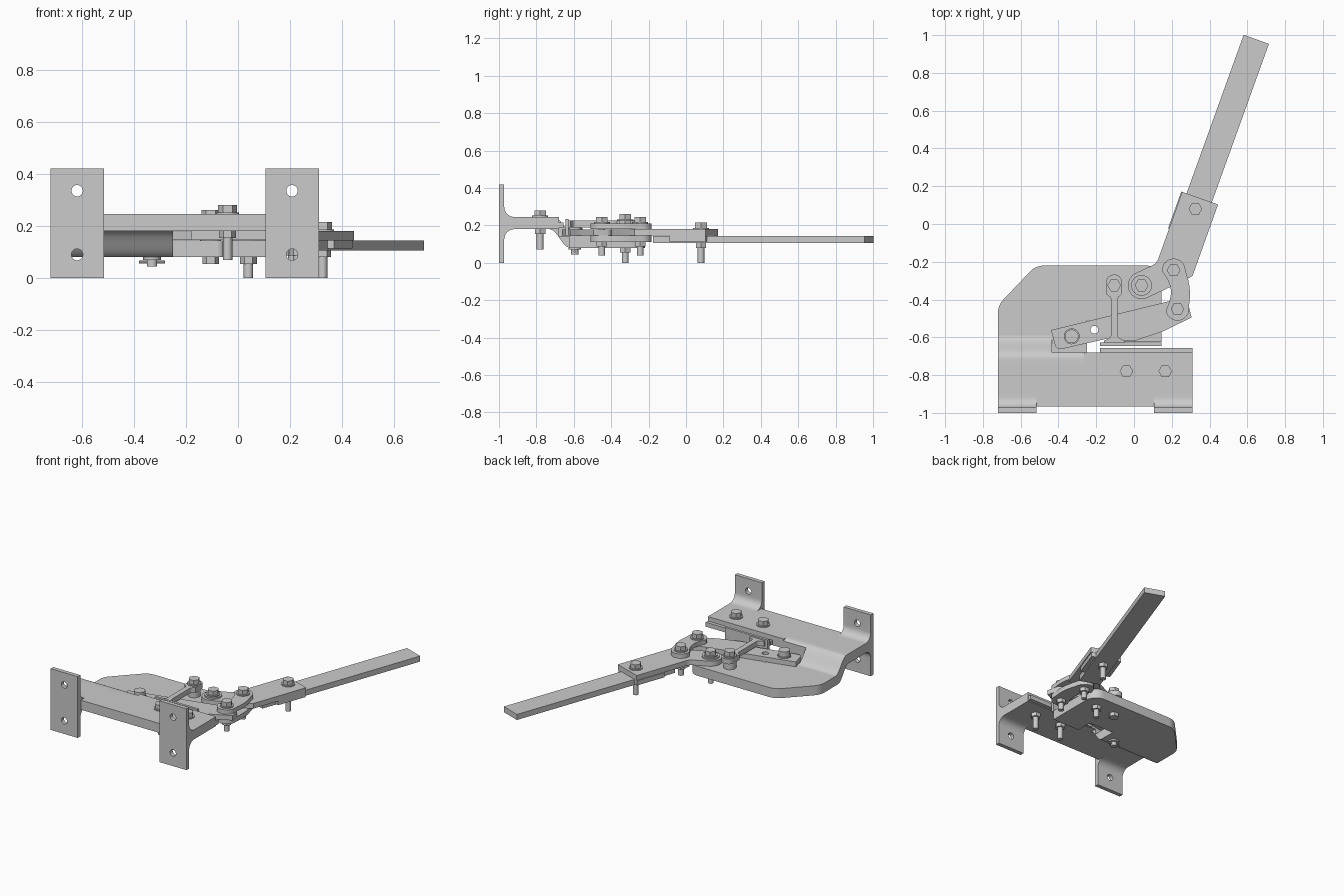
import bpy, bmesh, math
from mathutils import Vector

if "Cube" in bpy.data.objects:
    bpy.data.objects.remove(bpy.data.objects["Cube"])


def rounded(pts, n=8):
    """Outline of (a, b[, radius]) corners with filleted corners."""
    out = []
    for i, p in enumerate(pts):
        c = Vector(p[:2])
        if len(p) < 3:
            out.append(c)
            continue
        d0 = (Vector(pts[i - 1][:2]) - c).normalized()
        d1 = (Vector(pts[(i + 1) % len(pts)][:2]) - c).normalized()
        half = d0.angle(d1) / 2
        t = p[2] / math.tan(half)
        mid = c + (d0 + d1).normalized() * p[2] / math.sin(half)
        a, b = c + d0 * t - mid, c + d1 * t - mid
        a0 = math.atan2(a.y, a.x)
        da = (math.atan2(b.y, b.x) - a0 + math.pi) % (2 * math.pi) - math.pi
        for k in range(n + 1):
            g = a0 + da * k / n
            out.append(mid + Vector((math.cos(g), math.sin(g))) * p[2])
    return out


def prism(name, pts, lo, hi, axis='Z'):
    bm = bmesh.new()
    place = {'Z': lambda p: (p[0], p[1], lo), 'X': lambda p: (lo, p[0], p[1])}[axis]
    face = bm.faces.new([bm.verts.new(place(p)) for p in rounded(pts)])
    ext = bmesh.ops.extrude_face_region(bm, geom=[face])
    vec = Vector((0, 0, hi - lo)) if axis == 'Z' else Vector((hi - lo, 0, 0))
    bmesh.ops.translate(bm, vec=vec, verts=[g for g in ext['geom'] if isinstance(g, bmesh.types.BMVert)])
    bmesh.ops.recalc_face_normals(bm, faces=bm.faces)
    me = bpy.data.meshes.new(name)
    bm.to_mesh(me)
    bm.free()
    ob = bpy.data.objects.new(name, me)
    bpy.context.collection.objects.link(ob)
    return ob


def ngon(x, y, r, n=24):
    return [(x + r * math.cos(2 * math.pi * k / n), y + r * math.sin(2 * math.pi * k / n)) for k in range(n)]


def rect(x0, x1, y0, y1):
    return [(x0, y0), (x1, y0), (x1, y1), (x0, y1)]


def cut(ob, cutter):
    m = ob.modifiers.new('cut', 'BOOLEAN')
    m.object, m.operation, m.solver = cutter, 'DIFFERENCE', 'EXACT'
    bpy.context.view_layer.objects.active = ob
    bpy.ops.object.modifier_apply(modifier=m.name)
    bpy.data.objects.remove(cutter)


def drill_y(ob, x, z, r):
    c = prism('cutter', ngon(0, 0, r), -0.1, 0.1)
    c.location, c.rotation_euler = (x, -1, z), (math.pi / 2, 0, 0)
    cut(ob, c)


def bolt(name, x, y, top, under, end):
    """Hex bolt: head above `top`, nut below `under`, shank down to `end`."""
    prism(name + '_washer', ngon(x, y, 0.043), top, top + 0.007)
    prism(name + '_head', ngon(x, y, 0.036, 6), top + 0.007, top + 0.036)
    prism(name + '_shank', ngon(x, y, 0.018, 16), end, top + 0.01)
    prism(name + '_nut', ngon(x, y, 0.032, 6), under - 0.026, under)


# Upper table, notched where the mounting legs join
prism('upper_plate', [(-0.72, -0.9), (-0.515, -0.9), (-0.515, -0.965), (0.105, -0.965), (0.105, -0.9),
                      (0.31, -0.9), (0.31, -0.68), (-0.265, -0.68), (-0.265, -0.74), (-0.72, -0.74)],
      0.18, 0.245)

# S-shaped bend joining the two plate levels, relieved for the blade arm
N = 12
step = [(k / N, (1 - math.cos(math.pi * k / N)) / 2) for k in range(N + 1)]
bend_pts = [(-0.74, 0.245)] + [(-0.71 + 0.12 * t, 0.245 - 0.1 * s) for t, s in step] + \
           [(-0.59, 0.08)] + [(-0.62 - 0.11 * t, 0.08 + 0.1 * s) for t, s in step] + [(-0.74, 0.18)]
bend = prism('plate_bend', bend_pts, -0.72, -0.25, 'X')
cut(bend, prism('cutter', rect(-0.435, 0, -0.68, -0.4), 0.144, 0.4))

# Lower table with clipped corner and blade slot
prism('lower_plate', [(-0.72, -0.59), (-0.25, -0.59), (-0.25, -0.51), (-0.06, -0.51, 0.03), (-0.06, -0.625),
                      (0.145, -0.625), (0.145, -0.22, 0.08), (-0.52, -0.22, 0.1), (-0.72, -0.43, 0.1)],
      0.08, 0.145)

# Mounting legs with two holes each
leg_profile = [(-1, 0), (-0.972, 0), (-0.972, 0.18, 0.055), (-0.9, 0.18), (-0.9, 0.245),
               (-0.972, 0.245, 0.055), (-0.972, 0.42), (-1, 0.42)]
for side, x0 in (('left', -0.72), ('right', 0.105)):
    leg = prism(side + '_mounting_leg', leg_profile, x0, x0 + 0.205, 'X')
    for z in (0.09, 0.335):
        drill_y(leg, x0 + 0.1025, z, 0.022)

# Fixed blade strip and guard plate with its arm
prism('fixed_blade', rect(-0.18, 0.31, -0.679, -0.656), 0.185, 0.215)
prism('guard_plate', rect(-0.18, 0.145, -0.645, -0.628), 0.146, 0.235)
prism('guard_arm', [(-0.16, -0.632), (-0.05, -0.632), (-0.05, -0.618), (-0.087, -0.6, 0.02), (-0.087, -0.39, 0.02),
                    (-0.063, -0.37), (-0.063, -0.268, 0.04), (-0.147, -0.268, 0.04), (-0.147, -0.37),
                    (-0.122, -0.39, 0.02), (-0.122, -0.6, 0.02), (-0.16, -0.618)], 0.19, 0.225)
prism('guard_post', ngon(-0.105, -0.325, 0.04), 0.145, 0.19)

# Moving blade arm with a small hole
arm = prism('blade_arm', [(-0.44, -0.562), (-0.41, -0.668, 0.03), (-0.09, -0.595), (-0.07, -0.618, 0.01),
                          (0.0, -0.62, 0.05), (0.15, -0.57, 0.1), (0.305, -0.495), (0.28, -0.395, 0.03),
                          (0.19, -0.408, 0.05)], 0.146, 0.179)
cut(arm, prism('cutter', ngon(-0.21, -0.56, 0.021), 0, 0.4))

# Pivot pin with cross pin
prism('pivot_collar', ngon(-0.33, -0.595, 0.042), 0.179, 0.187)
prism('pivot_head', ngon(-0.33, -0.595, 0.036), 0.187, 0.222)
prism('pivot_pin', ngon(-0.33, -0.595, 0.02), 0.045, 0.19)
prism('pivot_washer', ngon(-0.33, -0.595, 0.034), 0.07, 0.08)
prism('cross_pin', ngon(-0.595, 0.061, 0.006, 8), -0.38, -0.28, 'X')

# Curved links above and below the arm
A, B = Vector((0.21, -0.245)), Vector((0.23, -0.45))
d = (B - A).normalized()
side = Vector((-d.y, d.x))
right, left = [], []
for k in range(1, 12):
    t = k / 12
    mid = A.lerp(B, t) + side * 0.025 * math.sin(math.pi * t)
    w = 0.06 - 0.01 * math.sin(math.pi * t)
    right.append(mid + side * w)
    left.append(mid - side * w)
def cap(c, sgn):
    return [c + 0.062 * sgn * (side * math.cos(a) + d * math.sin(a)) for a in [math.pi * k / 12 for k in range(13)]]


outline = cap(A, -1) + right + cap(B, 1) + left[::-1]
prism('upper_link', outline, 0.18, 0.21)
prism('lower_link', outline, 0.112, 0.145)

# Lever bracket: eye, plate and two side flanges around the handle
prism('lever_bracket', [(0.255, 0.17), (0.12, -0.208, 0.06), (-0.056, -0.291, 0.0715), (0.006, -0.421, 0.0715),
                        (0.27, -0.297), (0.31, -0.275), (0.445, 0.103)], 0.145, 0.18)
END, U = Vector((0.6475, 0.9775)), Vector((0.339, 0.941)).normalized()
V = Vector((-U.y, U.x))


def strip(s0, s1, o0, o1):
    return [END + U * s + V * o for s, o in ((s0, o0), (s1, o0), (s1, o1), (s0, o1))]


prism('handle', strip(-1.2, 0, -0.071, 0.071), 0.106, 0.144)
for nm, o in (('left', 0.0865), ('right', -0.0865)):
    prism(nm + '_bracket_flange', strip(-1.1, -0.893, o - 0.014, o + 0.014), 0.114, 0.146)
prism('lever_eye_washer', ngon(0.04, -0.325, 0.055), 0.18, 0.19)

# Bolts: x, y, top surface, nut surface, shank end
for nm, *b in (('table_bolt_a', -0.04, -0.78, 0.245, 0.18, 0.07), ('table_bolt_b', 0.165, -0.78, 0.245, 0.18, 0.07),
               ('guard_bolt', -0.105, -0.325, 0.225, 0.08, 0.055), ('lever_bolt', 0.04, -0.325, 0.19, 0.08, 0.0),
               ('link_bolt_a', 0.21, -0.245, 0.21, 0.112, 0.04), ('link_bolt_b', 0.23, -0.45, 0.21, 0.112, 0.04),
               ('handle_bolt', 0.325, 0.08, 0.18, 0.106, 0.0)):
    bolt(nm, *b)

bpy.ops.object.select_all(action='SELECT')
bpy.context.view_layer.objects.active = bend
bpy.ops.object.shade_smooth_by_angle(angle=math.radians(32))
